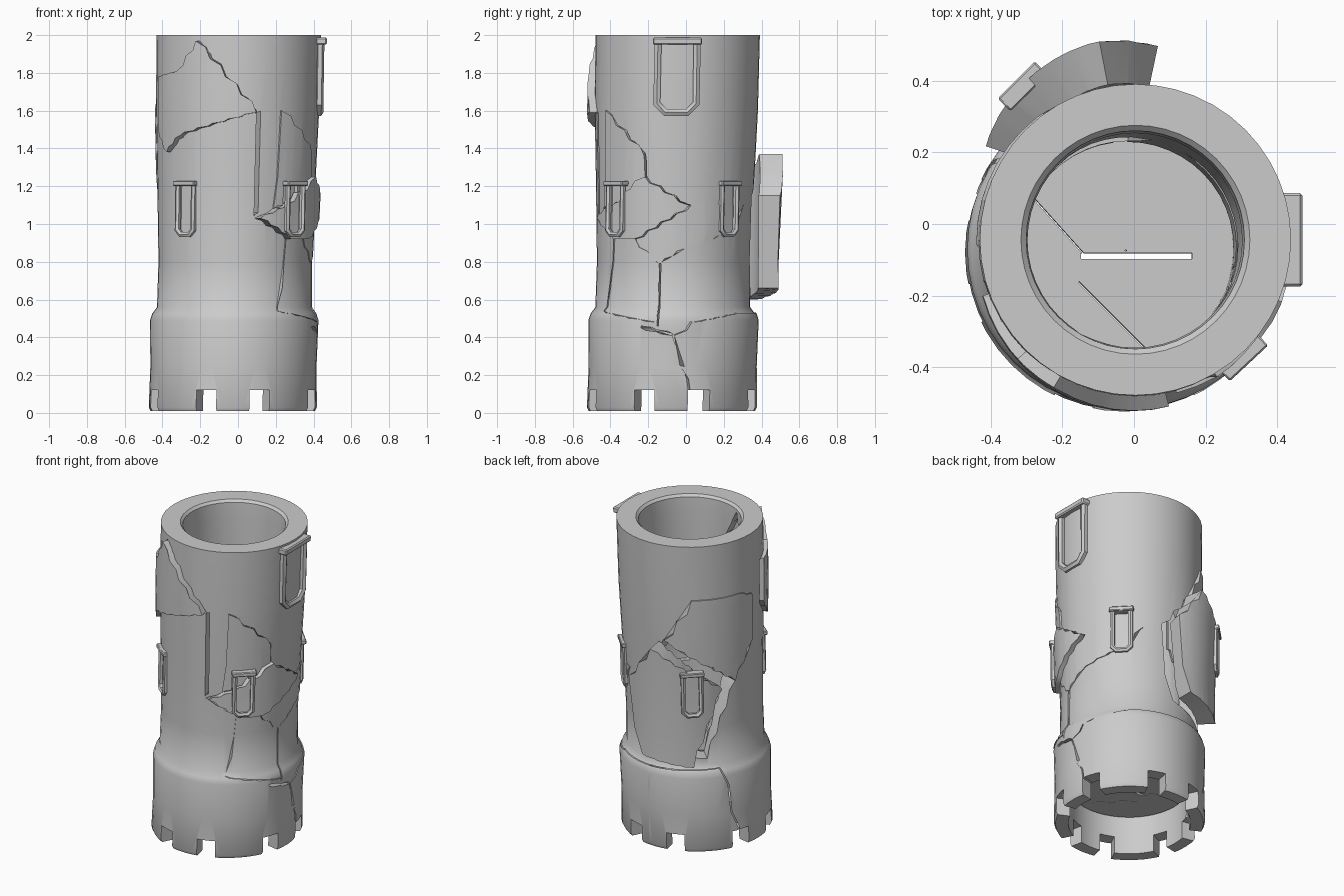
import bpy, bmesh
from math import sin, cos, radians, tau, ceil
from mathutils import Matrix, Vector

default_cube = bpy.data.objects.get("Cube")
if default_cube:
    bpy.data.objects.remove(default_cube)

stone = bpy.data.materials.new("grey_stone")
stone.use_nodes = True
stone.diffuse_color = (0.6, 0.6, 0.6, 1)
stone.node_tree.nodes["Principled BSDF"].inputs["Base Color"].default_value = stone.diffuse_color
parts = []


def add_object(name, bm, keep=True):
    bmesh.ops.recalc_face_normals(bm, faces=bm.faces)
    mesh = bpy.data.meshes.new(name)
    bm.to_mesh(mesh)
    bm.free()
    mesh.materials.append(stone)
    obj = bpy.data.objects.new(name, mesh)
    bpy.context.collection.objects.link(obj)
    if keep:
        parts.append(obj)
    else:
        obj.hide_render = True
    return obj


def lathe(name, profile, sides=48):
    """Closed ring of (radius, height) points turned about z."""
    bm = bmesh.new()
    rings = [[bm.verts.new((r * cos(tau * i / sides), r * sin(tau * i / sides), z))
              for r, z in profile] for i in range(sides)]
    n = len(profile)
    for i in range(sides):
        a, b = rings[i], rings[(i + 1) % sides]
        for j in range(n):
            k = (j + 1) % n
            bm.faces.new((a[j], b[j], b[k], a[k]))
    return add_object(name, bm)


def wedge(outline, inner=0.2, outer=0.85):
    """Radial cutter from an outline of (angle, height) points, long edges subdivided."""
    points = []
    for (a, z), (b, w) in zip(outline, outline[1:] + outline[:1]):
        steps = max(1, ceil(abs(b - a) / 12))
        points += [(a + (b - a) * i / steps, z + (w - z) * i / steps) for i in range(steps)]
    bm = bmesh.new()
    loops = [[bm.verts.new((r * cos(radians(a)), r * sin(radians(a)), z))
              for a, z in points] for r in (inner, outer)]
    for loop in loops:
        bmesh.ops.triangulate(bm, faces=[bm.faces.new(loop)])
    for j in range(len(points)):
        k = (j + 1) % len(points)
        bm.faces.new((loops[0][j], loops[0][k], loops[1][k], loops[1][j]))
    return add_object("cutter", bm, keep=False)


def boolean(obj, cutter, operation):
    mod = obj.modifiers.new("cut", 'BOOLEAN')
    mod.object, mod.operation, mod.solver = cutter, operation, 'EXACT'
    bpy.context.view_layer.objects.active = obj
    bpy.ops.object.modifier_apply(modifier=mod.name)


def cut(obj, cutter):
    boolean(obj, cutter, 'DIFFERENCE')
    bpy.data.objects.remove(cutter)


def shard(name, outline, shift):
    """Split a broken piece off the wall and move it."""
    cutter = wedge(outline)
    piece = wall.copy()
    piece.data = wall.data.copy()
    piece.name = name
    bpy.context.collection.objects.link(piece)
    parts.append(piece)
    boolean(piece, cutter, 'INTERSECT')
    cut(wall, cutter)
    piece.data.transform(Matrix.Translation(Vector(shift)))


def window(name, angle, radius, half, low, high, tube, shift=(0, 0, 0)):
    """U-shaped frame with a chamfered foot, closed by a ledge at the top."""
    c = half * 0.45
    place = Matrix.Translation(Vector(shift)) @ Matrix.Rotation(radians(angle), 4, 'Z')
    path = [(-half, high), (-half, low + c), (-half + c, low),
            (half - c, low), (half, low + c), (half, high)]
    curve = bpy.data.curves.new(name, 'CURVE')
    curve.dimensions = '3D'
    curve.bevel_depth, curve.bevel_resolution = tube, 1
    spline = curve.splines.new('POLY')
    spline.points.add(len(path) - 1)
    for point, (y, z) in zip(spline.points, path):
        point.co = (radius, y, z, 1)
    temp = bpy.data.objects.new(name, curve)
    bpy.context.collection.objects.link(temp)
    mesh = bpy.data.meshes.new_from_object(temp.evaluated_get(bpy.context.evaluated_depsgraph_get()))
    bpy.data.objects.remove(temp)
    bm = bmesh.new()
    bm.from_mesh(mesh)
    bmesh.ops.transform(bm, matrix=place, verts=bm.verts)
    add_object(name + "_frame", bm)
    bm = bmesh.new()
    size = Matrix.Diagonal((tube * 3.2, 2 * (half + tube * 1.2), tube * 1.7, 1))
    bmesh.ops.create_cube(bm, size=1, matrix=place @ Matrix.Translation((radius, 0, high)) @ size)
    bmesh.ops.bevel(bm, geom=bm.edges[:], offset=tube * 0.3, segments=1, affect='EDGES')
    add_object(name + "_ledge", bm)


# Hollow wall with the flared collar at the foot
wall = lathe("tower_wall", [
    (0.36, 0.01), (0.435, 0.01), (0.445, 0.03), (0.44, 0.25), (0.446, 0.49), (0.435, 0.525),
    (0.41, 0.56), (0.406, 0.8), (0.418, 1.2), (0.432, 1.6), (0.435, 2.0),
    (0.32, 2.0), (0.305, 1.985), (0.30, 1.9), (0.30, 0.33), (0.36, 0.27)])

# Notches between the battlements
for quarter in range(4):
    for side in (-1, 1):
        a, b = quarter * 90 + side * 11.5, quarter * 90 + side * 26
        cut(wall, wedge([(a, -0.1), (b, -0.1), (b, 0.12), (a, 0.12)]))

# Window recesses
for angle in (-130, -47, 44, 135):
    cut(wall, wedge([(angle - 7, 1.2), (angle - 7, 0.97), (angle - 3, 0.94),
                     (angle + 3, 0.94), (angle + 7, 0.97), (angle + 7, 1.2)], 0.395))
cut(wall, wedge([(-14, 1.96), (-14, 1.64), (-8, 1.59), (8, 1.59), (14, 1.64), (14, 1.96)], 0.4))

# Broken pieces of the wall
back_shift = (-0.01, 0.15, 0)
right_shift = (0.03, -0.01, 0)
collar_shift = (0, 0.01, 0)
shard("back_chunk", [(78, 1.15), (101, 1.37), (162, 1.08), (135, 0.6), (90, 0.66)], back_shift)
shard("upper_front_slab", [(-121, 1.97), (-76, 1.59), (-134, 1.47), (-150, 1.38),
                           (-165, 1.5), (-165, 1.78), (-138, 1.81)], (-0.004, -0.04, 0))
shard("window_slab", [(-76, 1.03), (-50, 0.92), (-30, 0.92), (12, 1.1),
                      (-21, 1.25), (-45, 1.12)], right_shift)
shard("right_front_slab", [(-58, 1.6), (-22, 1.37), (-21, 1.25), (-45, 1.12), (-62, 1.08)],
      (0.005, -0.01, 0))
shard("upper_back_slab", [(125, 1.65), (165, 1.65), (182, 1.6), (182, 1.3), (162, 1.08), (101, 1.37)],
      (-0.006, 0.006, 0))
shard("right_back_slab", [(-30, 0.92), (12, 1.1), (62, 1.1), (52, 0.97), (8, 0.87), (-10, 0.79)],
      (0.005, 0.002, 0))
shard("lower_right_slab", [(-50, 0.92), (-30, 0.92), (-10, 0.79), (-10, 0.48), (-58, 0.54)],
      (0.005, -0.006, 0))
shard("collar_right_slab", [(0, 0.41), (12, 0.48), (50, 0.53), (86, 0.53), (86, -0.05), (21, -0.05)],
      collar_shift)
shard("collar_back_slab", [(86, 0.53), (145, 0.54), (162, -0.05), (86, -0.05)], collar_shift)

# Open cracks
cut(wall, wedge([(-76.5, 1.59), (-73.5, 1.6), (-73.5, 1.06), (-76.5, 1.04)]))
cut(wall, wedge([(-22, 0.46), (0, 0.42), (0, 0.41), (-22, 0.45)]))
cut(wall, wedge([(-10.5, 0.79), (-9.5, 0.79), (-9.5, 0.46), (-10.5, 0.46)]))

# Split floor inside the tower
floor = lathe("floor", [(0.002, 0.25), (0.35, 0.25), (0.31, 0.32), (0.002, 0.32)])
for (x, y), (length, width), turn in (((0.03, -0.015), (0.31, 0.016), 0),
                                      ((-0.18, 0.06), (0.22, 0.004), -48),
                                      ((-0.04, -0.18), (0.26, 0.004), -45)):
    bm = bmesh.new()
    bmesh.ops.create_cube(bm, size=1, matrix=Matrix.Translation((x, y, 0.28))
                          @ Matrix.Rotation(radians(turn), 4, 'Z')
                          @ Matrix.Diagonal((length, width, 0.3, 1)))
    cut(floor, add_object("cutter", bm, keep=False))

# Window frames, moved along with the pieces that hold them
for label, angle, shift in (("front_right_window", -130, (0, 0, 0)),
                            ("front_left_window", -47, right_shift),
                            ("back_left_window", 44, (0, 0, 0)),
                            ("back_right_window", 135, back_shift)):
    window(label, angle, 0.414, 0.054, 0.945, 1.215, 0.016, shift)
window("large_window", 0, 0.432, 0.104, 1.59, 1.968, 0.022)

# Slight lean of the whole tower, then smooth shading
lean = Matrix(((1, 0, 0.016, -0.028), (0, 1, 0.018, -0.08), (0, 0, 1, 0), (0, 0, 0, 1)))
bpy.ops.object.select_all(action='DESELECT')
for obj in parts:
    obj.data.transform(lean)
    obj.select_set(True)
bpy.context.view_layer.objects.active = wall
bpy.ops.object.shade_smooth_by_angle(angle=radians(35))
